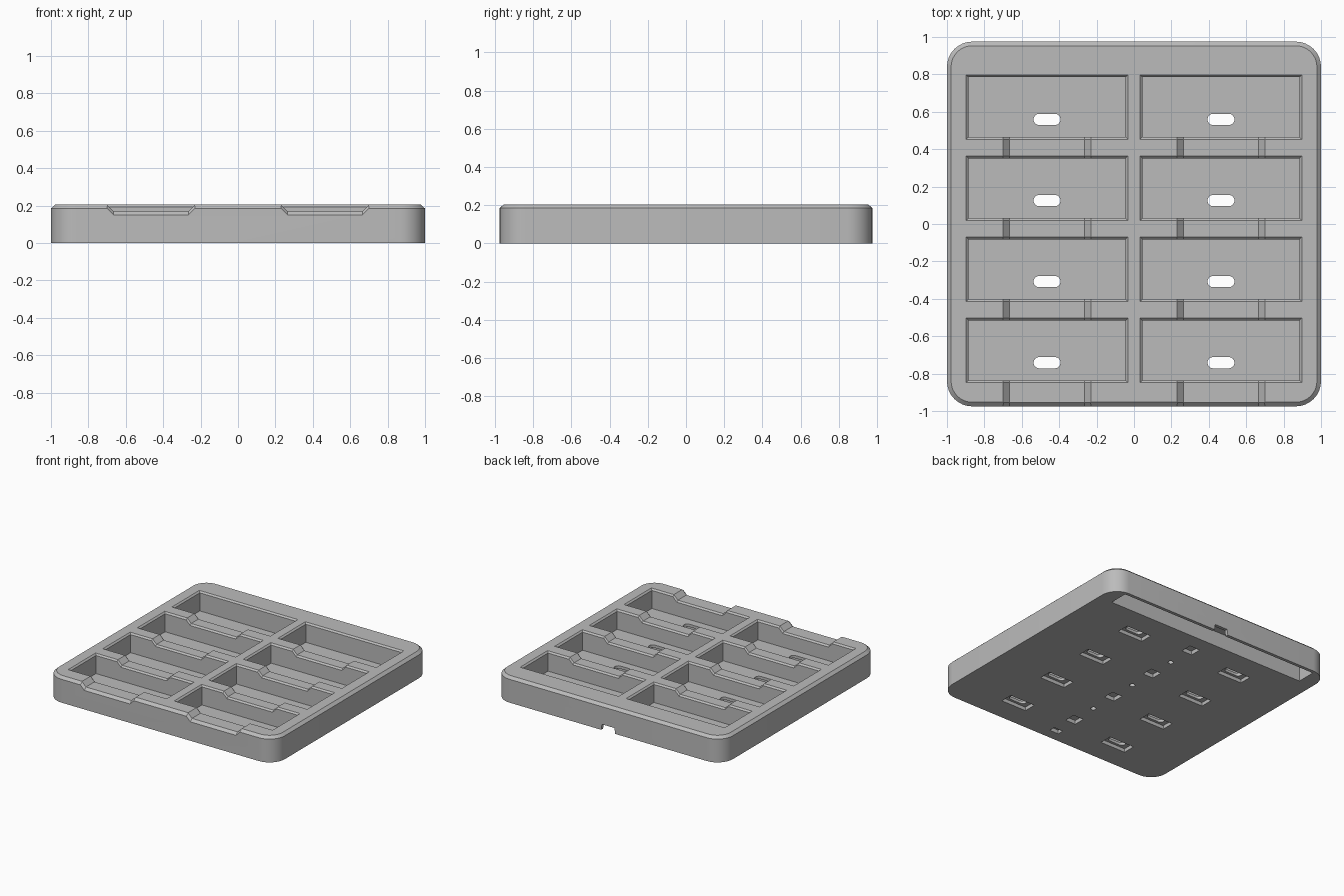
import bpy, bmesh, math

if "Cube" in bpy.data.objects:
    bpy.data.objects.remove(bpy.data.objects["Cube"])

W, D, H = 1.0, 0.975, 0.205          # half width, half depth, height
FLOOR = 0.05                         # pocket floor height
LIP = 0.012                          # chamfer on pocket rims
NOTCH_Z = 0.17                       # height of finger notches
COLS = (-0.465, 0.465)
ROWS = [0.625 - 0.4335 * i for i in range(4)]
PW, PD = 0.42, 0.16                  # pocket half size

grey = bpy.data.materials.new("plain grey")
grey.diffuse_color = (0.5, 0.5, 0.5, 1)
grey.use_nodes = True
grey.node_tree.nodes["Principled BSDF"].inputs["Base Color"].default_value = grey.diffuse_color


def rect(cx, cy, hx, hy, z, r=0.0, n=8):
    """Rectangle loop with optional round corners."""
    if r == 0:
        return [(cx + sx * hx, cy + sy * hy, z)
                for sx, sy in ((1, 1), (-1, 1), (-1, -1), (1, -1))]
    pts = []
    for q, (sx, sy) in enumerate(((1, 1), (-1, 1), (-1, -1), (1, -1))):
        for k in range(n + 1):
            a = math.pi / 2 * (q + k / n)
            pts.append((cx + sx * (hx - r) + r * math.cos(a),
                        cy + sy * (hy - r) + r * math.sin(a), z))
    return pts


def loft(bm, loops):
    """Closed solid through matching loops, faces turned outward."""
    rings = [[bm.verts.new(p) for p in loop] for loop in loops]
    n = len(rings[0])
    faces = [bm.faces.new(rings[0][::-1]), bm.faces.new(rings[-1])]
    for a, b in zip(rings, rings[1:]):
        for i in range(n):
            j = (i + 1) % n
            faces.append(bm.faces.new((a[i], a[j], b[j], b[i])))
    volume = 0.0
    for f in faces:
        v = [x.co for x in f.verts]
        volume += sum(v[0].dot(v[k].cross(v[k + 1])) for k in range(1, len(v) - 1))
    if volume < 0:
        for f in faces:
            f.normal_flip()


def box(bm, cx, cy, hx, hy, z0, z1, r=0.0):
    loft(bm, [rect(cx, cy, hx, hy, z, r) for z in (z0, z1)])


def make(name, bm):
    bm.normal_update()
    me = bpy.data.meshes.new(name)
    bm.to_mesh(me)
    bm.free()
    me.materials.append(grey)
    ob = bpy.data.objects.new(name, me)
    bpy.context.collection.objects.link(ob)
    return ob


def cut(target, bm):
    """Subtract the solids in bm from the target."""
    cutter = make("cutter", bm)
    cutter.hide_render = True
    mod = target.modifiers.new("cut", 'BOOLEAN')
    mod.operation, mod.solver, mod.object = 'DIFFERENCE', 'EXACT', cutter
    bpy.context.view_layer.objects.active = target
    bpy.ops.object.modifier_apply(modifier=mod.name)
    bpy.data.objects.remove(cutter, do_unlink=True)


# Tray body with round corners and chamfered top
bm = bmesh.new()
loft(bm, [rect(0, 0, W, D, 0, 0.135), rect(0, 0, W, D, H - 0.02, 0.135),
          rect(0, 0, W - 0.022, D - 0.022, H, 0.113)])
tray = make("tray", bm)

# Pockets with flared rims
bm = bmesh.new()
for x in COLS:
    for y in ROWS:
        e = LIP + 0.02
        loft(bm, [rect(x, y, PW, PD, FLOOR), rect(x, y, PW, PD, H - LIP),
                  rect(x, y, PW + e, PD + e, H + 0.02)])
cut(tray, bm)

# Finger notches across the ridge in front of each pocket
bm = bmesh.new()
path = [(-0.28, NOTCH_Z + 0.08), (-0.2, NOTCH_Z), (0.2, NOTCH_Z), (0.28, NOTCH_Z + 0.08)]
for x in COLS:
    for i, y in enumerate(ROWS):
        y1 = y - PD + 0.03
        y0 = ROWS[i + 1] + PD - 0.03 if i < 3 else -D - 0.05
        loft(bm, [[(x + px, yy, pz) for px, pz in path] for yy in (y0, y1)])
cut(tray, bm)


# Chamfers following the notch edges
def wedges(edges, c):
    bm = bmesh.new()
    for x in COLS:
        for y, s in edges:
            loft(bm, [[(x + px, y + s * (c + 0.03), pz + 0.03),
                       (x + px, y - s * 0.03, pz - c - 0.03),
                       (x + px, y - s * 0.03, pz + 0.03)] for px, pz in path])
    cut(tray, bm)


wedges([(y - PD, -1) for y in ROWS], LIP)
wedges([(y + PD, 1) for y in ROWS[1:]], LIP)
wedges([(-D, 1)], 0.02)

# Recesses under the pockets, then the through slots
bm = bmesh.new()
for x in COLS:
    for y in ROWS:
        box(bm, x, y - 0.066, 0.11, 0.05, -0.05, 0.028)
cut(tray, bm)
bm = bmesh.new()
for x in COLS:
    for y in ROWS:
        box(bm, x, y - 0.066, 0.072, 0.03, -0.05, 0.1, 0.0299)
cut(tray, bm)

# Underside centre line: square recesses, small end recess and round holes
bm = bmesh.new()
for y in ROWS:
    box(bm, 0, y + 0.01, 0.045, 0.045, -0.05, 0.03)
box(bm, 0, -0.87, 0.04, 0.025, -0.05, 0.03)
for y in (0.41, -0.02, -0.455):
    box(bm, 0, y, 0.02, 0.02, -0.05, 0.03, 0.0199)
cut(tray, bm)

# Long groove under the back edge and its cable opening
bm = bmesh.new()
box(bm, 0, 0.875, 0.88, 0.075, -0.05, 0.12)
cut(tray, bm)
bm = bmesh.new()
loft(bm, [[(-0.065, y, -0.02), (-0.055, y, 0.045), (0.055, y, 0.045), (0.065, y, -0.02)]
          for y in (0.92, 1.02)])
cut(tray, bm)

# Smooth the round corners, keep hard edges
bpy.ops.object.select_all(action='DESELECT')
tray.select_set(True)
bpy.context.view_layer.objects.active = tray
bpy.ops.object.shade_smooth_by_angle(angle=math.radians(30))
